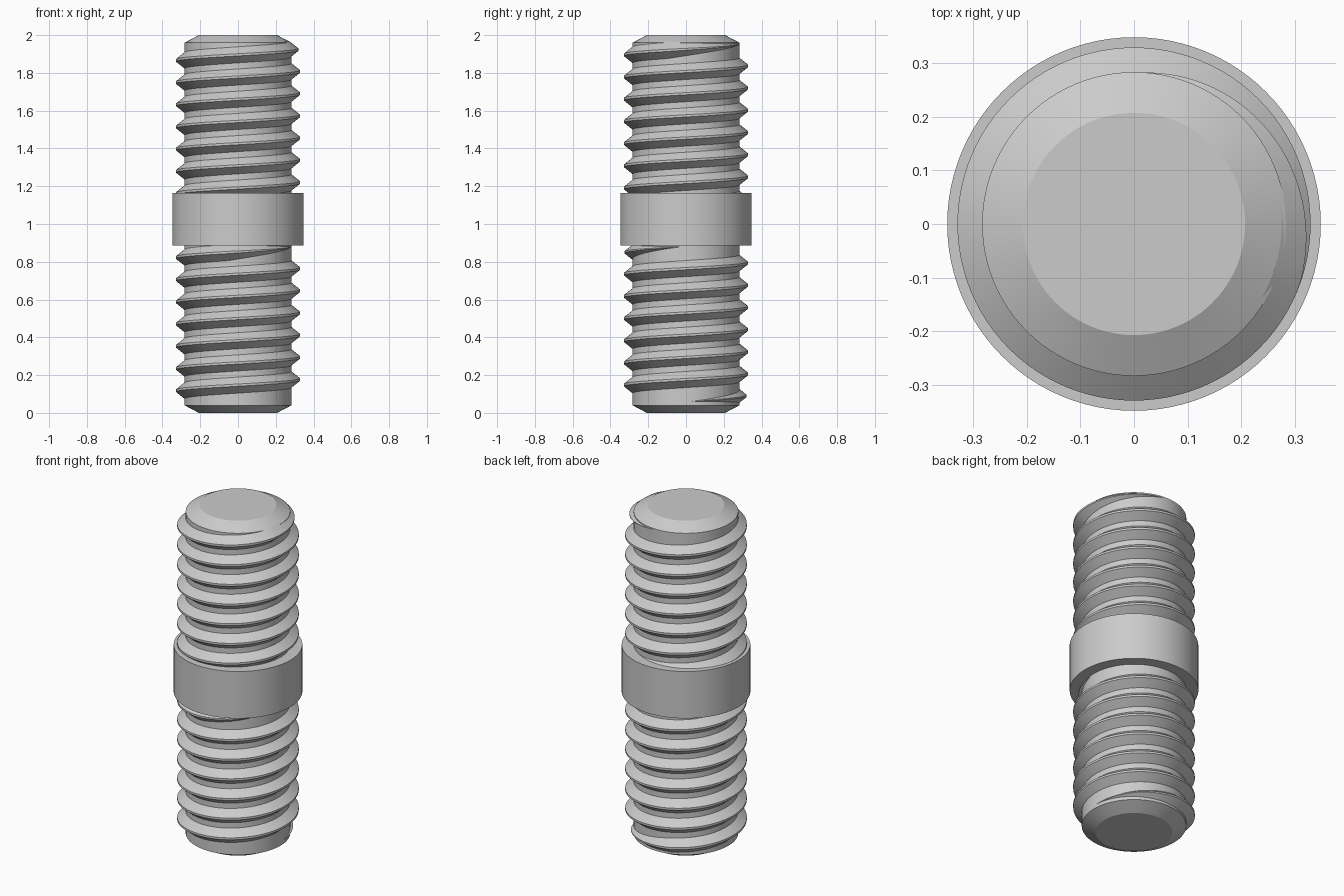
import bpy, bmesh
from math import cos, sin, pi, radians

cube = bpy.data.objects.get("Cube")
if cube:
    bpy.data.objects.remove(cube)

steel = bpy.data.materials.new("grey steel")
steel.use_nodes = True
colour = (0.6, 0.6, 0.6, 1)
steel.diffuse_color = colour
steel.node_tree.nodes["Principled BSDF"].inputs["Base Color"].default_value = colour

SIDES = 96
CORE, CREST, COLLAR, TIP = 0.283, 0.329, 0.348, 0.207
PITCH = 0.1175


def finish(name, bm):
    bmesh.ops.recalc_face_normals(bm, faces=bm.faces)
    mesh = bpy.data.meshes.new(name)
    bm.to_mesh(mesh)
    bm.free()
    mesh.materials.append(steel)
    obj = bpy.data.objects.new(name, mesh)
    bpy.context.collection.objects.link(obj)
    bpy.ops.object.select_all(action='DESELECT')
    obj.select_set(True)
    bpy.context.view_layer.objects.active = obj
    bpy.ops.object.shade_smooth_by_angle(angle=radians(25))


def skin(bm, rings):
    """Join closed loops of points in order and cap both ends."""
    rings = [[bm.verts.new(p) for p in ring] for ring in rings]
    for a, b in zip(rings, rings[1:]):
        for i in range(len(a)):
            j = (i + 1) % len(a)
            bm.faces.new((a[i], a[j], b[j], b[i]))
    bm.faces.new(rings[0])
    bm.faces.new(rings[-1])


def turned(name, profile):
    bm = bmesh.new()
    skin(bm, [[(r * cos(2 * pi * i / SIDES), r * sin(2 * pi * i / SIDES), z)
               for i in range(SIDES)] for r, z in profile])
    finish(name, bm)


def thread(name, z_zero, start, end, fade_start, fade_end):
    """Helical ridge; angles in degrees, z_zero is the crest height at angle 0."""
    bm = bmesh.new()
    rings = []
    steps = round((end - start) / 360 * SIDES)
    for k in range(steps + 1):
        deg = start + (end - start) * k / steps
        size = 1.0
        if fade_start:
            size = min(size, (deg - start) / fade_start)
        if fade_end:
            size = min(size, (end - deg) / fade_end)
        size = max(size, 0.02)
        a = radians(deg)
        z = z_zero + PITCH * deg / 360
        inner = CORE - 0.008
        outer = CORE - 0.002 + (CREST - CORE + 0.002) * size
        base, tip = 0.049 * size, 0.006 * size
        section = ((inner, -base), (outer, -tip), (outer, tip), (inner, base))
        rings.append([(r * cos(a), r * sin(a), z + dz) for r, dz in section])
    skin(bm, rings)
    finish(name, bm)


# Chamfered rod
turned("rod_core", [(TIP, 0), (CORE, 0.04), (CORE, 1.96), (TIP, 2)])
# Plain middle band
turned("collar", [(COLLAR, 0.885), (COLLAR, 1.165)])
# Upper thread starts inside the collar and fades out near the top
thread("upper_thread", 1.925, -7 * 360, 90, 0, 110)
# Lower thread fades at both ends
thread("lower_thread", 0.764, -6 * 360, 360, 110, 100)
